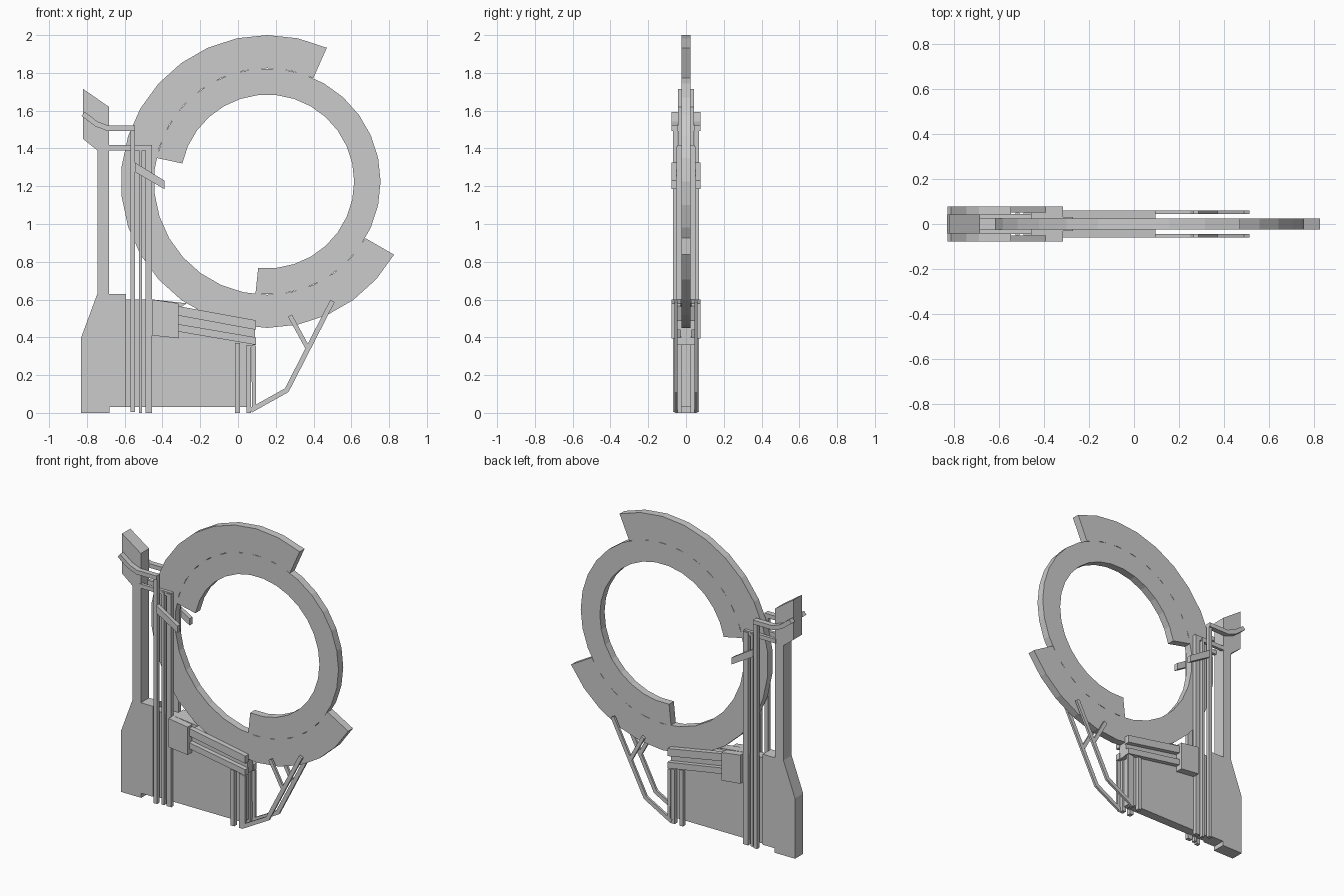
import bpy, bmesh, math
from mathutils import Vector

if "Cube" in bpy.data.objects:
    bpy.data.objects.remove(bpy.data.objects["Cube"])


def prism(name, pts, y0, y1, mirror=False):
    """Extrude an (x, z) outline from y0 to y1, optionally mirrored across y."""
    bm = bmesh.new()
    face = bm.faces.new([bm.verts.new((x, y0, z)) for x, z in pts])
    ext = bmesh.ops.extrude_face_region(bm, geom=[face])
    verts = [v for v in ext["geom"] if isinstance(v, bmesh.types.BMVert)]
    bmesh.ops.translate(bm, verts=verts, vec=(0, y1 - y0, 0))
    bmesh.ops.recalc_face_normals(bm, faces=bm.faces)
    me = bpy.data.meshes.new(name)
    bm.to_mesh(me)
    bm.free()
    ob = bpy.data.objects.new(name, me)
    bpy.context.collection.objects.link(ob)
    if mirror:
        mod = ob.modifiers.new("mirror", "MIRROR")
        mod.use_axis = (False, True, False)
    return ob


def bar(name, path, width, y0, y1):
    """Mirrored pair of bars following an (x, z) path with mitred bends."""
    p = [Vector(q) for q in path]
    left, right = [], []
    for i, q in enumerate(p):
        a = (q - p[i - 1]).normalized() if i else (p[1] - q).normalized()
        b = (p[i + 1] - q).normalized() if i < len(p) - 1 else a
        na, nb = Vector((-a.y, a.x)), Vector((-b.y, b.x))
        m = (na + nb).normalized()
        off = m * (width / 2 / m.dot(na))
        left.append(q + off)
        right.append(q - off)
    return prism(name, left + right[::-1], y0, y1, True)


def box(name, x0, x1, z0, z1, y0, y1):
    return prism(name, [(x0, z0), (x1, z0), (x1, z1), (x0, z1)], y0, y1, True)


def arc(name, r0, r1, start, y):
    """Open ring spanning 264 degrees in 12 degree facets."""
    angles = [math.radians(start + 12 * i) for i in range(23)]
    ring = lambda r, seq: [(0.155 + r * math.cos(a), 1.225 + r * math.sin(a)) for a in seq]
    return prism(name, ring(r1, angles) + ring(r0, angles[::-1]), -y, y)


# two interlocking open rings
arc("outer_ring", 0.60, 0.775, 66, 0.025)
arc("inner_ring", 0.46, 0.60, -96, 0.025)

# pillar with broad foot and slanted head
prism("pillar", [(-.83, 0), (-.68, 0), (-.68, .03), (-.593, .03), (-.593, .63),
                 (-.683, .63), (-.683, 1.62), (-.82, 1.715), (-.82, 1.45),
                 (-.745, 1.39), (-.745, .63), (-.83, .40)], -.043, .043)

# thin web plate under the rings
prism("base_plate", [(-.60, .03), (.06, .03), (.06, .36), (.09, .36), (.09, .48),
                     (-.31, .555), (-.27, .58), (-.45, .60), (-.60, .60)], -.03, .03)

# clamp block and sloping rails
prism("clamp_block", [(-.455, .41), (-.315, .395), (-.315, .58), (-.455, .60)], -.078, .078)
for i, (l, r, h) in enumerate([(.565, .49, .05), (.47, .40, .04)]):
    prism(f"sloping_rail_{i}", [(-.315, l - h), (.095, r - h), (.095, r), (-.315, l)],
          .025, .06, True)

# upright posts beside the pillar
box("outer_post", -.57, -.545, 0.005, 1.52, .045, .07)
box("middle_post", -.525, -.507, 0, 1.41, .025, .05)
box("inner_post", -.49, -.455, 0, 1.41, .025, .05)
box("short_post", -.015, .01, 0, .37, .025, .055)
box("end_post", .045, .07, 0, .36, .025, .055)

# ties, hooks and head straps
box("post_tie", -.69, -.455, 1.39, 1.418, .025, .045)
prism("ring_hook", [(-.545, 1.275), (-.39, 1.185), (-.39, 1.23), (-.545, 1.325)],
      .05, .078, True)
bar("head_strap", [(-.82, 1.583), (-.75, 1.53), (-.69, 1.507), (-.545, 1.507)],
    .028, .043, .078)

# bent support legs with a forked brace
bar("support_leg", [(.068, .014), (.258, .12), (.50, .592)], .026, .045, .06)
bar("leg_fork", [(.275, .515), (.365, .35)], .024, .045, .06)
prism("leg_upright", [(.07, .36), (.095, .355), (.095, .03), (.075, .01)], .045, .06, True)
